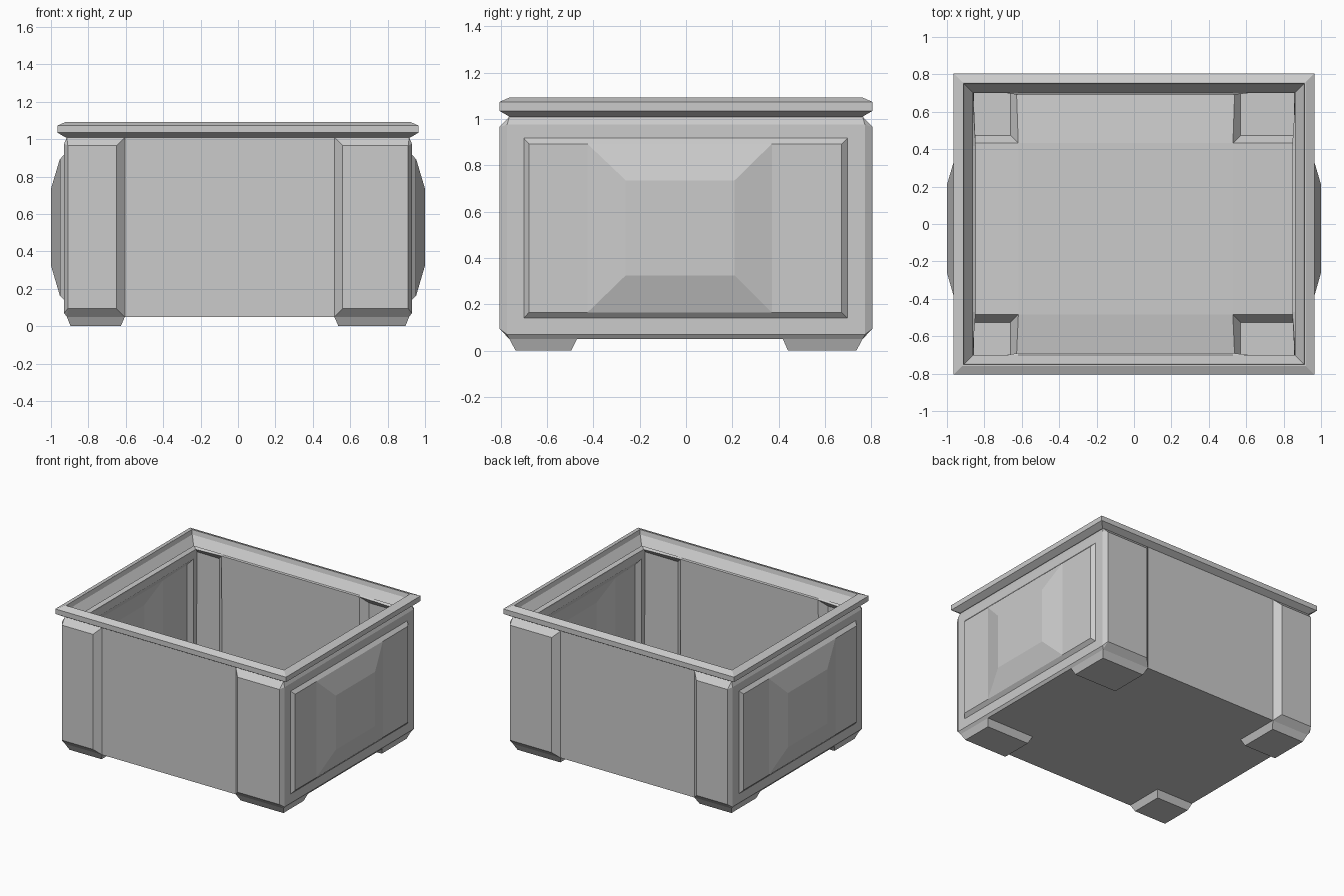
import bpy, bmesh

if "Cube" in bpy.data.objects:
    bpy.data.objects.remove(bpy.data.objects["Cube"])

XL, XR = -0.605, 0.515      # inner edges of the corner posts
YL, YR = -0.47, 0.418       # inner edges of the feet
X0, Y0 = 0.915, 0.762       # floor and top outline
XS = 0.93                   # side wall plane

bm = bmesh.new()
cache = {}


def vert(p):
    key = tuple(round(c, 4) for c in p)
    if key not in cache:
        cache[key] = bm.verts.new(key)
    return cache[key]


def face(*pts):
    vs = list(dict.fromkeys(vert(p) for p in pts))
    if len(vs) > 2:
        bm.faces.new(vs)


def corner(sx, sy):
    """Columns of points, bottom to top: side edge, bevel, post face, wall."""
    xi = XR if sx > 0 else XL
    lo, hi = (sx * X0, sy * Y0, 0.05), (sx * X0, sy * Y0, 1.01)
    wlo, whi = (xi, sy * Y0, 0.05), (xi, sy * Y0, 1.01)
    xp = xi + sx * 0.045
    a = [lo, (sx * XS, sy * 0.772, 0.07), (sx * XS, sy * 0.772, 0.975), hi]
    b = [lo, (sx * 0.91, sy * 0.805, 0.095), (sx * 0.91, sy * 0.805, 0.965), hi]
    p = [wlo, (xp, sy * 0.805, 0.095), (xp, sy * 0.805, 0.965), whi]
    w = [wlo, wlo, whi, whi]
    return [a, b, p, w]


def side_col(sx, y):
    return [(sx * X0, y, 0.05), (sx * XS, y, 0.07),
            (sx * XS, y, 0.975), (sx * X0, y, 1.01)]


# outer walls with chamfered corner posts
ring = (corner(-1, -1) + corner(1, -1)[::-1] + [side_col(1, YL), side_col(1, YR)]
        + corner(1, 1) + corner(-1, 1)[::-1] + [side_col(-1, YR), side_col(-1, YL)])
for i, c in enumerate(ring):
    d = ring[(i + 1) % len(ring)]
    on_side = abs(c[1][0]) == XS and abs(d[1][0]) == XS
    for k in range(3):
        if not (on_side and k == 1):
            face(c[k], d[k], d[k + 1], c[k + 1])


# raised side panels with a faceted bulge
def rect(x, y0, y1, z0, z1):
    return [(x, y0, z0), (x, y1, z0), (x, y1, z1), (x, y0, z1)]


for s in (-1, 1):
    f, b = corner(s, -1)[0], corner(s, 1)[0]
    l, r = side_col(s, YL), side_col(s, YR)
    o = rect(s * XS, -0.70, 0.697, 0.14, 0.917)
    n = rect(s * 0.953, -0.678, 0.672, 0.165, 0.892)
    m = rect(s * 0.953, -0.425, 0.37, 0.165, 0.892)
    c = rect(s * 1.0, -0.26, 0.21, 0.325, 0.735)
    face(f[1], l[1], r[1], b[1], o[1], o[0])
    face(b[1], b[2], o[2], o[1])
    face(b[2], r[2], l[2], f[2], o[3], o[2])
    face(f[2], f[1], o[0], o[3])
    face(o[0], o[1], n[1], m[1], m[0], n[0])
    face(o[1], o[2], n[2], n[1])
    face(o[2], o[3], n[3], m[3], m[2], n[2])
    face(o[3], o[0], n[0], n[3])
    face(n[0], m[0], m[3], n[3])
    face(m[1], n[1], n[2], m[2])
    for k in range(4):
        j = (k + 1) % 4
        face(m[k], m[j], c[j], c[k])
    face(*c)

# floor with hollow tapered feet in its corners
fx, fy = [-X0, XL, XR, X0], [-Y0, YL, YR, Y0]
bx, by = [-0.895, XL - 0.022, XR + 0.022, 0.895], [-0.735, YL - 0.025, YR + 0.022, 0.735]
for i in range(3):
    for j in range(3):
        ids = [(i, j), (i, j + 1), (i + 1, j + 1), (i + 1, j)]
        top = [(fx[a], fy[b], 0.05) for a, b in ids]
        if i == 1 or j == 1:
            face(*top)
        else:
            low = [(bx[a], by[b], 0.0) for a, b in ids]
            for k in range(4):
                face(top[k], top[(k + 1) % 4], low[(k + 1) % 4], low[k])
            face(*low)


def finish(bm, name):
    bmesh.ops.recalc_face_normals(bm, faces=bm.faces[:])
    lowest = min(bm.faces, key=lambda q: q.calc_center_median().z)
    if lowest.normal.z > 0:
        bmesh.ops.reverse_faces(bm, faces=bm.faces[:])
    me = bpy.data.meshes.new(name)
    bm.to_mesh(me)
    bm.free()
    ob = bpy.data.objects.new(name, me)
    bpy.context.collection.objects.link(ob)
    return ob


body = finish(bm, "crate_body")
sol = body.modifiers.new("wall_thickness", 'SOLIDIFY')
sol.thickness = 0.075
sol.offset = -1

# rim: profile (inset from the outer edge, height) swept round the rectangle
bm = bmesh.new()
profile = [(0.042, 1.01), (0, 1.035), (0, 1.073), (0.045, 1.093),
           (0.053, 1.093), (0.06, 1.06), (0.104, 1.0)]
loops = [[bm.verts.new((sx * (0.965 - d), sy * (0.805 - d), z)) for d, z in profile]
         for sx, sy in ((-1, -1), (1, -1), (1, 1), (-1, 1))]
for i in range(4):
    a, b = loops[i], loops[(i + 1) % 4]
    for k in range(len(profile)):
        j = (k + 1) % len(profile)
        bm.faces.new((a[k], b[k], b[j], a[j]))
finish(bm, "top_rim")
